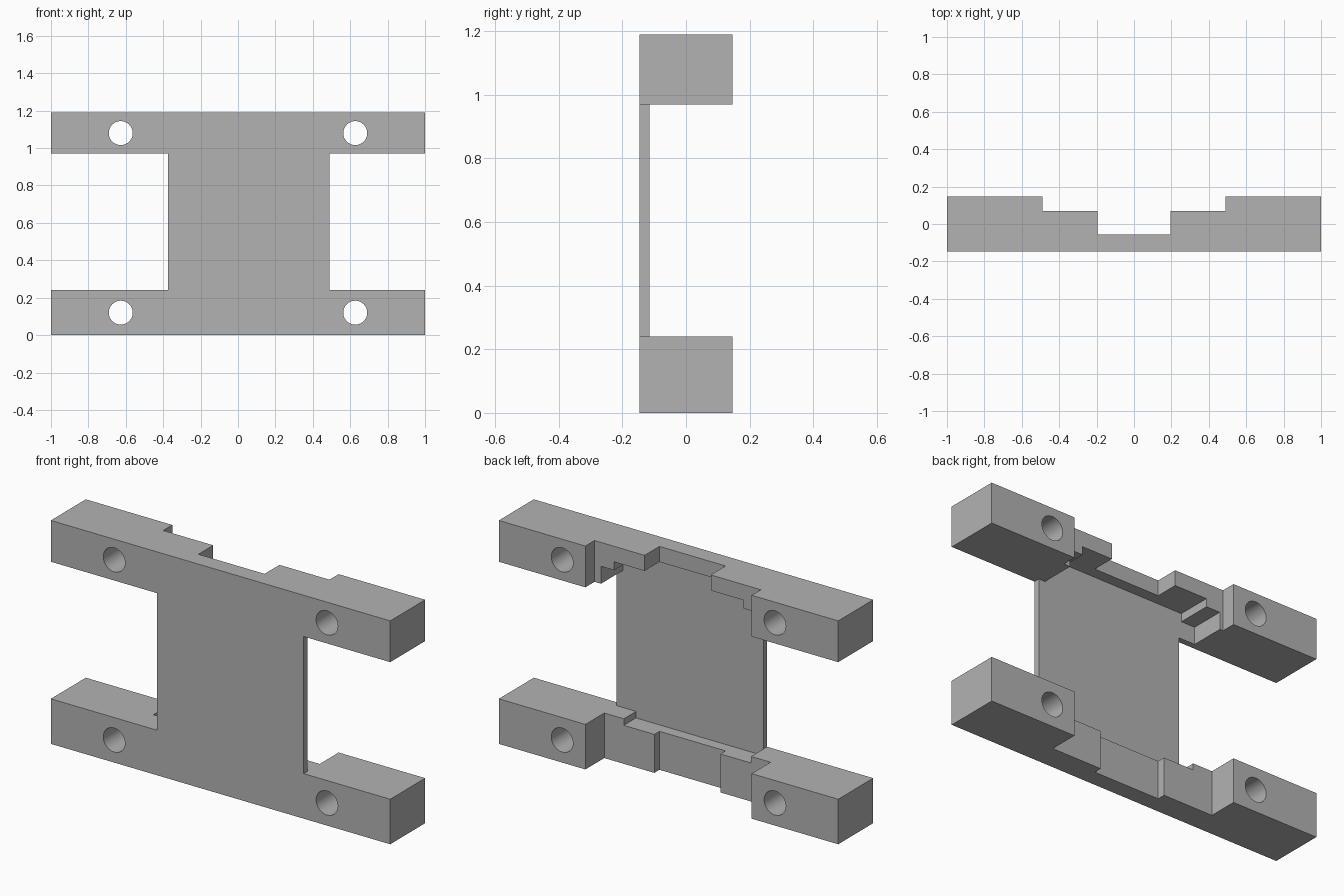
import bpy, bmesh, math
from mathutils import Vector

cube = bpy.data.objects.get("Cube")
if cube:
    bpy.data.objects.remove(cube, do_unlink=True)

FRONT, BACK = -0.147, 0.147
PANEL_BACK = -0.115
TOP = 1.19

grey = bpy.data.materials.new("plain_grey")
grey.use_nodes = True
grey.diffuse_color = (0.45, 0.45, 0.45, 1)
grey.node_tree.nodes["Principled BSDF"].inputs["Base Color"].default_value = (0.45, 0.45, 0.45, 1)


def prism(name, points, axis, low, high):
    """Extrude a flat outline along y (points are x, z) or z (points are x, y)."""
    def place(a, b):
        return Vector((a, low, b)) if axis == "y" else Vector((a, b, low))
    bm = bmesh.new()
    face = bm.faces.new([bm.verts.new(place(a, b)) for a, b in points])
    moved = bmesh.ops.extrude_face_region(bm, geom=[face])["geom"]
    step = Vector((0, high - low, 0)) if axis == "y" else Vector((0, 0, high - low))
    bmesh.ops.translate(bm, vec=step, verts=[v for v in moved if isinstance(v, bmesh.types.BMVert)])
    bmesh.ops.recalc_face_normals(bm, faces=bm.faces)
    mesh = bpy.data.meshes.new(name)
    bm.to_mesh(mesh)
    bm.free()
    mesh.materials.append(grey)
    obj = bpy.data.objects.new(name, mesh)
    bpy.context.collection.objects.link(obj)
    return obj


def select_only(obj):
    bpy.ops.object.select_all(action="DESELECT")
    obj.select_set(True)
    bpy.context.view_layer.objects.active = obj


def cut(obj, cutter):
    cutter.hide_render = True
    mod = obj.modifiers.new("cut", "BOOLEAN")
    mod.operation = "DIFFERENCE"
    mod.solver = "EXACT"
    mod.object = cutter
    select_only(obj)
    bpy.ops.object.modifier_apply(modifier=mod.name)
    bpy.data.objects.remove(cutter, do_unlink=True)


def circle(x, z, radius, sides=48):
    return [(x + radius * math.cos(math.tau * i / sides),
             z + radius * math.sin(math.tau * i / sides)) for i in range(sides)]


def bar(name, low, high, shoulder, pocket, hole_z):
    """Cross bar with a stepped back, a pocket behind the panel and two bolt holes."""
    half = [(1, FRONT), (1, BACK), (0.49, BACK), (0.49, shoulder), (0.195, shoulder), (0.195, -0.055)]
    outline = half + [(-x, y) for x, y in reversed(half)]
    obj = prism(name, outline, "z", low, high)
    cut(obj, prism("pocket_cutter", pocket, "y", PANEL_BACK, 0.3))
    for x in (-0.627, 0.627):
        cut(obj, prism("hole_cutter", circle(x, hole_z, 0.064), "y", -0.3, 0.3))
    select_only(obj)
    bpy.ops.object.shade_smooth_by_angle(angle=math.radians(30))


# Upper bar, with a stair-stepped pocket underneath
upper_pocket = [(-0.47, 0.9), (0.452, 0.9), (0.452, 1.063), (0.375, 1.063),
                (0.375, 1.107), (-0.388, 1.107), (-0.388, 1.063), (-0.47, 1.063)]
bar("upper_bar", 0.97, TOP, 0.07, upper_pocket, 1.08)

# Lower bar, with a shallow recess on top
lower_pocket = [(-0.375, 0.205), (0.375, 0.205), (0.375, 0.3), (-0.375, 0.3)]
bar("lower_bar", 0, 0.24, -0.012, lower_pocket, 0.12)

# Thin front panel joining the bars
prism("front_panel", [(-0.375, 0.24), (0.49, 0.24), (0.49, 0.97), (-0.375, 0.97)],
      "y", FRONT, PANEL_BACK)
